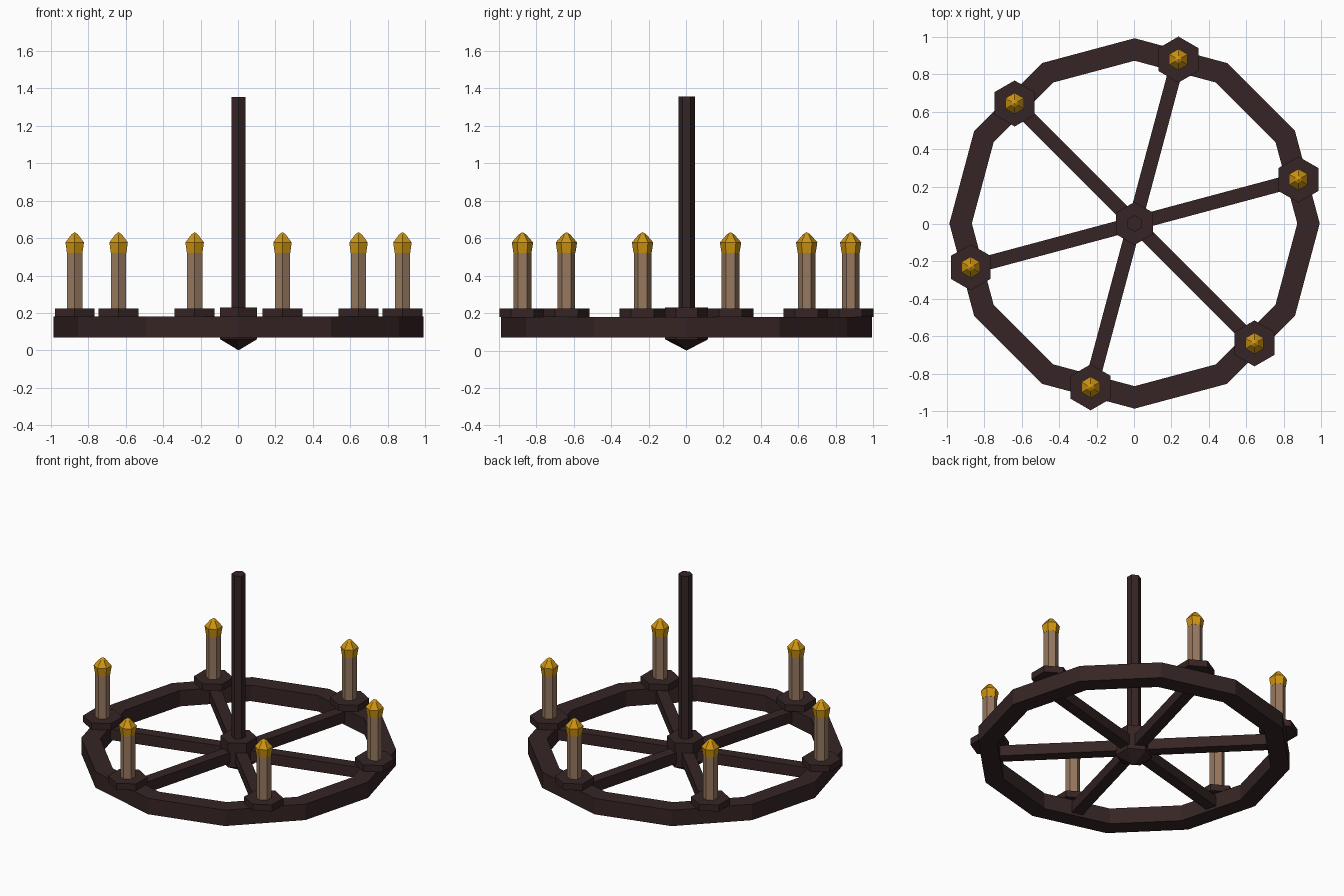
import bpy
import math

cube = bpy.data.objects.get("Cube")
if cube:
    bpy.data.objects.remove(cube, do_unlink=True)


def make_material(name, color):
    mat = bpy.data.materials.new(name)
    mat.use_nodes = True
    mat.diffuse_color = color
    mat.node_tree.nodes["Principled BSDF"].inputs["Base Color"].default_value = color
    return mat


wood = make_material("dark wood", (0.037, 0.018, 0.018, 1))
wax = make_material("tan wax", (0.31, 0.19, 0.115, 1))
fire = make_material("amber flame", (0.62, 0.30, 0.006, 1))

CENTRE = 0.003


def lathe(name, profile, mat, x=0, y=0, sides=6, turn=math.pi / 2, closed=False):
    """Spin (radius, z) points into a faceted solid; a zero radius makes a tip."""
    verts, rings, faces = [], [], []
    for r, z in profile:
        count = sides if r > 0 else 1
        rings.append([len(verts) + i % count for i in range(sides)])
        for i in range(count):
            a = turn + i * math.tau / sides
            verts.append((r * math.cos(a), r * math.sin(a), z))
    pairs = list(zip(rings, rings[1:]))
    if closed:
        pairs.append((rings[-1], rings[0]))
    for low, high in pairs:
        for i in range(sides):
            j = (i + 1) % sides
            quad = [low[i], low[j], high[j], high[i]]
            faces.append(list(dict.fromkeys(quad)))
    if not closed:
        if profile[0][0] > 0:
            faces.append(rings[0][::-1])
        if profile[-1][0] > 0:
            faces.append(rings[-1])
    mesh = bpy.data.meshes.new(name)
    mesh.from_pydata(verts, [], faces)
    mesh.materials.append(mat)
    obj = bpy.data.objects.new(name, mesh)
    obj.location = (x + CENTRE, y + CENTRE, 0)
    bpy.context.collection.objects.link(obj)
    return obj


# Wheel rim, hub with pointed base, and hanging post
lathe("wheel_rim", [(0.87, 0.07), (0.99, 0.07), (0.99, 0.18), (0.87, 0.18)],
      wood, sides=12, turn=0, closed=True)
lathe("hub", [(0, 0), (0.115, 0.06), (0.115, 0.23)], wood)
lathe("hanging_post", [(0.044, 0.22), (0.044, 1.355)], wood)

# Spokes, each ending in a cup with a candle
for k in range(6):
    angle = math.radians(15 + 60 * k)
    c, s = math.cos(angle), math.sin(angle)

    bpy.ops.mesh.primitive_cube_add(
        size=1, location=(0.45 * c + CENTRE, 0.45 * s + CENTRE, 0.125),
        rotation=(0, 0, angle))
    spoke = bpy.context.object
    spoke.name = f"spoke_{k + 1}"
    spoke.scale = (0.9, 0.075, 0.075)
    spoke.data.materials.append(wood)

    x, y = 0.907 * c, 0.907 * s
    lathe(f"candle_cup_{k + 1}", [(0.123, 0.18), (0.123, 0.225)], wood, x, y)
    lathe(f"candle_{k + 1}", [(0.047, 0.225), (0.047, 0.53)], wax, x, y)
    lathe(f"flame_{k + 1}",
          [(0.048, 0.52), (0.057, 0.577), (0.02, 0.62), (0, 0.632)], fire, x, y)
